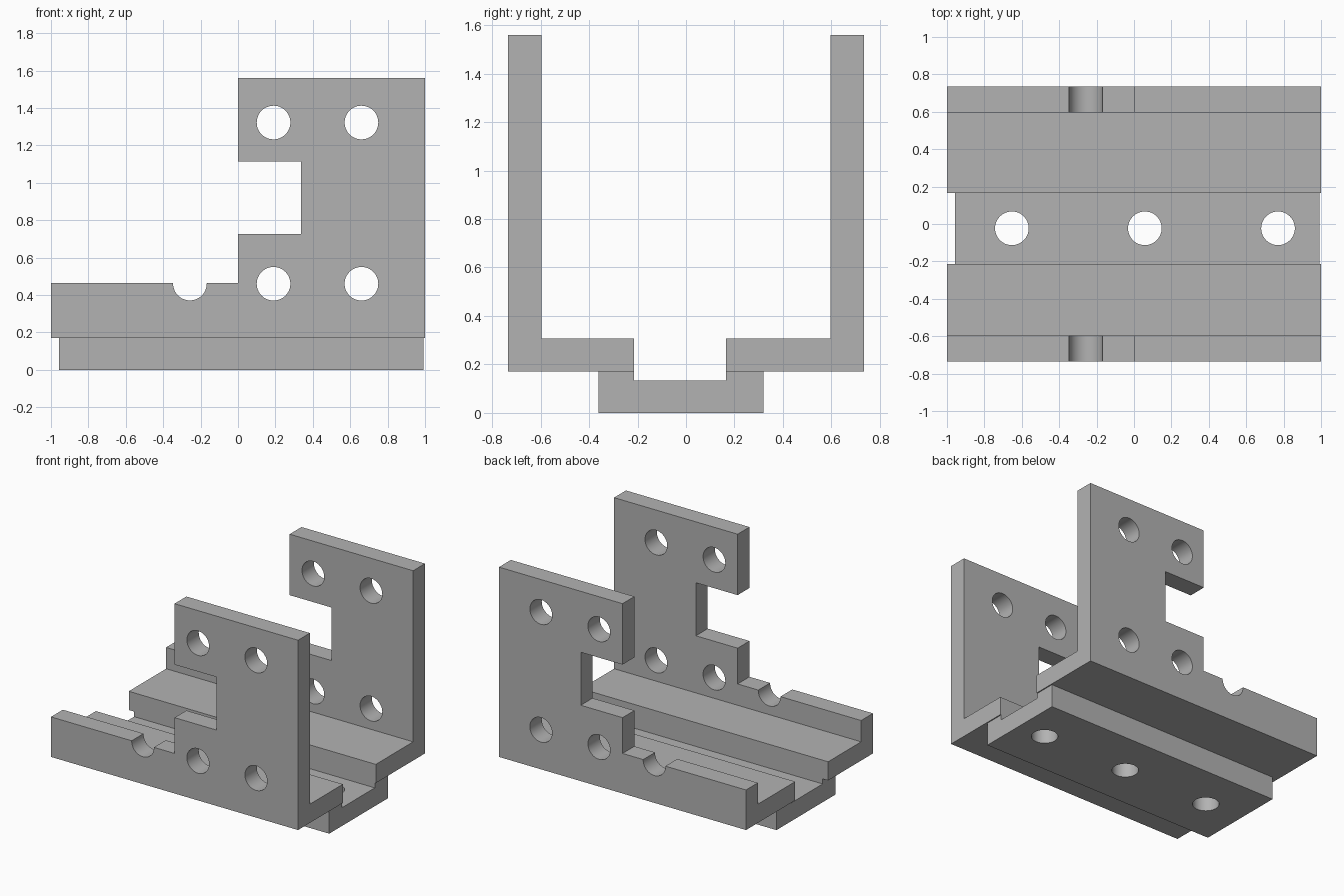
import bpy
import bmesh
from mathutils import Matrix, Vector

old = bpy.data.objects.get("Cube")
if old:
    bpy.data.objects.remove(old, do_unlink=True)

grey = bpy.data.materials.new("plain grey")
grey.use_nodes = True
colour = (0.45, 0.45, 0.45, 1)
grey.diffuse_color = colour
grey.node_tree.nodes["Principled BSDF"].inputs["Base Color"].default_value = colour

HOLE_RADIUS = 0.09


def make_object(name, bm):
    bmesh.ops.recalc_face_normals(bm, faces=bm.faces)
    mesh = bpy.data.meshes.new(name)
    bm.to_mesh(mesh)
    bm.free()
    mesh.materials.append(grey)
    obj = bpy.data.objects.new(name, mesh)
    bpy.context.collection.objects.link(obj)
    return obj


def extrude_profile(name, points, x0, x1):
    """Extrude a (y, z) outline along x."""
    bm = bmesh.new()
    face = bm.faces.new([bm.verts.new((x0, y, z)) for y, z in points])
    moved = bmesh.ops.extrude_face_region(bm, geom=[face])["geom"]
    verts = [v for v in moved if isinstance(v, bmesh.types.BMVert)]
    bmesh.ops.translate(bm, verts=verts, vec=(x1 - x0, 0, 0))
    return make_object(name, bm)


def box(name, x0, x1, z0, z1):
    """Box running across the whole depth."""
    return extrude_profile(name, [(-1, z0), (1, z0), (1, z1), (-1, z1)], x0, x1)


def cylinder(name, centre, depth, axis):
    bm = bmesh.new()
    turn = Vector((0, 0, 1)).rotation_difference(Vector(axis)).to_matrix().to_4x4()
    bmesh.ops.create_cone(bm, cap_ends=True, segments=48, radius1=HOLE_RADIUS,
                          radius2=HOLE_RADIUS, depth=depth,
                          matrix=Matrix.Translation(centre) @ turn)
    return make_object(name, bm)


def combine(target, other, operation):
    """Apply a boolean and discard the helper."""
    other.hide_render = True
    mod = target.modifiers.new("boolean", "BOOLEAN")
    mod.operation = operation
    mod.solver = "EXACT"
    mod.object = other
    bpy.context.view_layer.objects.active = target
    bpy.ops.object.modifier_apply(modifier=mod.name)
    bpy.data.objects.remove(other, do_unlink=True)


# Bed: shallow trough under the shelves
BED_Z, SHELF_Z, SHELF_TOP, TOP = 0.134, 0.171, 0.308, 1.56
GROOVE = (-0.215, 0.165)
bracket = extrude_profile("bracket", [
    (-0.362, 0), (0.319, 0), (0.319, SHELF_Z), (GROOVE[1], SHELF_Z),
    (GROOVE[1], BED_Z), (GROOVE[0], BED_Z), (GROOVE[0], SHELF_Z),
    (-0.362, SHELF_Z)], -0.956, 0.992)

# Shelf and upright wall on each side
for side, inner in zip((-1, 1), GROOVE):
    outer, face = side * 0.734, side * 0.597
    angle = extrude_profile("side_angle", [
        (inner, SHELF_Z), (outer, SHELF_Z), (outer, TOP), (face, TOP),
        (face, SHELF_TOP), (inner, SHELF_TOP)], -1, 1)
    combine(bracket, angle, "UNION")

# Lowered wall section and square notch
combine(bracket, box("step_cutter", -1.2, 0, 0.464, 2), "DIFFERENCE")
combine(bracket, box("notch_cutter", -0.2, 0.338, 0.726, 1.114), "DIFFERENCE")

# Wall holes, and the half-round cut in the low edge
wall_holes = [(x, z) for x in (0.19, 0.66) for z in (0.46, 1.322)]
for x, z in wall_holes + [(-0.257, 0.461)]:
    combine(bracket, cylinder("wall_hole_cutter", (x, 0, z), 2, (0, 1, 0)), "DIFFERENCE")

# Bed holes
for x in (-0.653, 0.058, 0.77):
    combine(bracket, cylinder("bed_hole_cutter", (x, -0.023, 0), 1, (0, 0, 1)), "DIFFERENCE")

bpy.ops.object.select_all(action="DESELECT")
bracket.select_set(True)
bpy.context.view_layer.objects.active = bracket
bpy.ops.object.shade_smooth_by_angle(angle=0.5)
